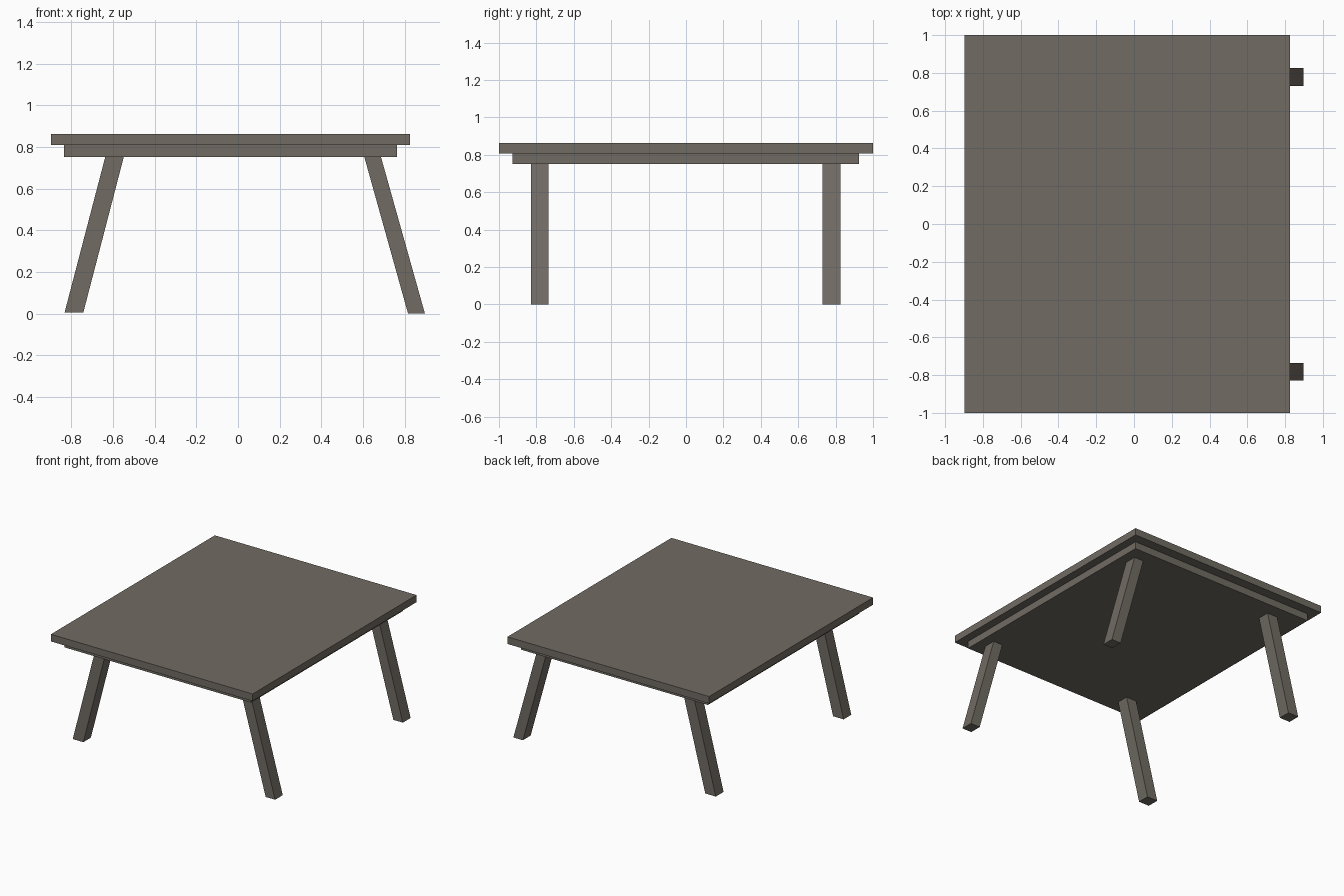
import bpy

if "Cube" in bpy.data.objects:
    bpy.data.objects.remove(bpy.data.objects["Cube"])

# One flat grey-brown for the whole table
wood = bpy.data.materials.new("weathered grey wood")
wood.diffuse_color = (0.165, 0.147, 0.125, 1)
wood.use_nodes = True
wood.node_tree.nodes["Principled BSDF"].inputs["Base Color"].default_value = wood.diffuse_color


def prism(name, bottom, top, z0, z1):
    """Six-sided block; bottom and top are (x0, x1, y0, y1) rectangles."""
    verts = []
    for (x0, x1, y0, y1), z in ((bottom, z0), (top, z1)):
        verts += [(x0, y0, z), (x1, y0, z), (x1, y1, z), (x0, y1, z)]
    faces = [(3, 2, 1, 0), (4, 5, 6, 7)]
    faces += [(i, (i + 1) % 4, (i + 1) % 4 + 4, i + 4) for i in range(4)]
    mesh = bpy.data.meshes.new(name)
    mesh.from_pydata(verts, [], faces)
    mesh.materials.append(wood)
    obj = bpy.data.objects.new(name, mesh)
    bpy.context.collection.objects.link(obj)
    return obj


# Table top and the smaller slab beneath it
top_rect = (-0.898, 0.825, -1.0, 1.0)
prism("table_top", top_rect, top_rect, 0.808, 0.863)
slab_rect = (-0.834, 0.762, -0.928, 0.925)
prism("under_slab", slab_rect, slab_rect, 0.752, 0.808)

# Splayed legs: foot x range, head x range, foot height
sides = {
    "left": ((-0.832, -0.742), (-0.637, -0.548), 0.006),
    "right": ((0.816, 0.897), (0.606, 0.686), 0.0),
}
rows = {"front": (-0.828, -0.735), "back": (0.730, 0.825)}
for side, (foot, head, z0) in sides.items():
    for row, ys in rows.items():
        prism(f"{row}_{side}_leg", foot + ys, head + ys, z0, 0.752)
